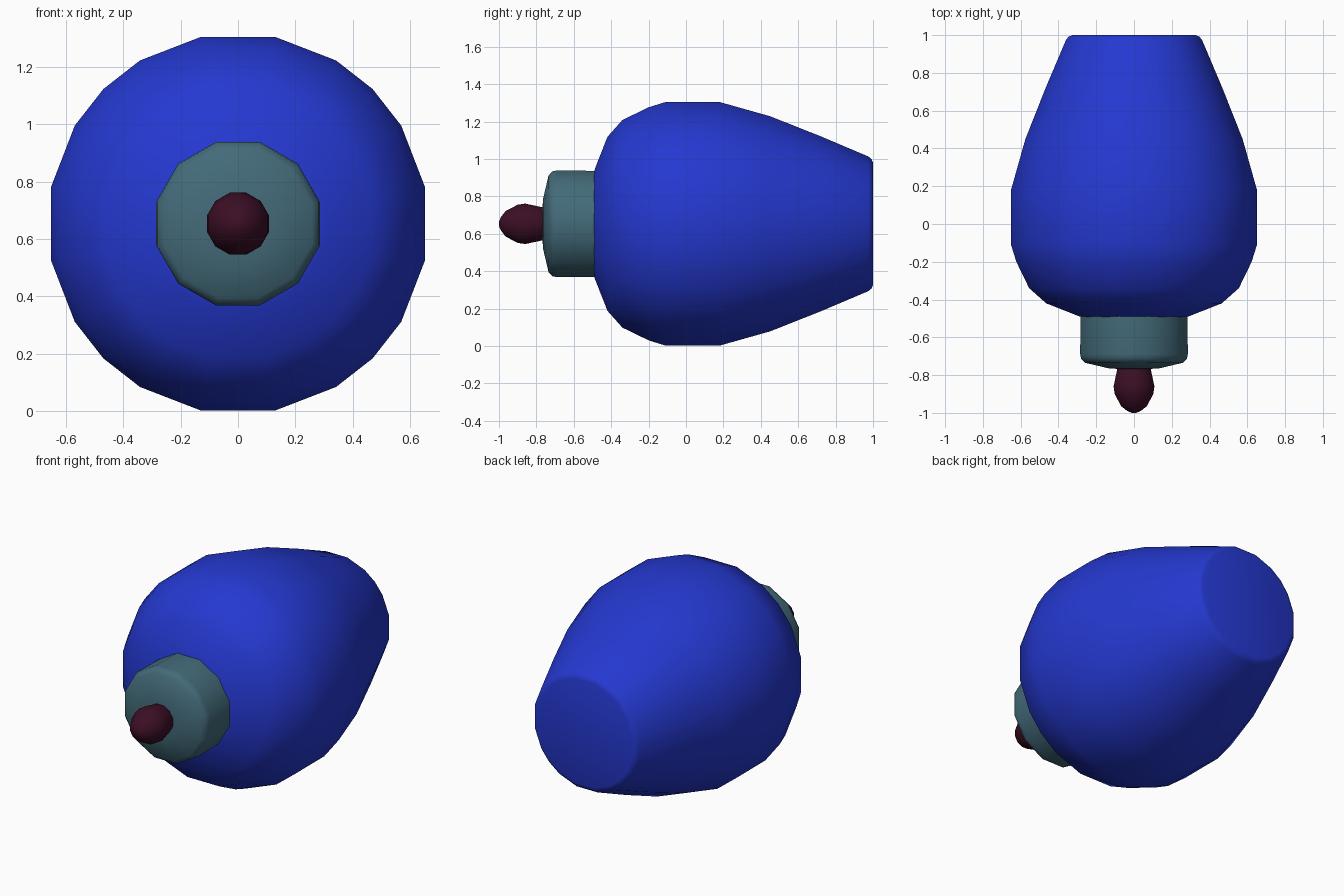
import bpy, bmesh, math

if "Cube" in bpy.data.objects:
    bpy.data.objects.remove(bpy.data.objects["Cube"], do_unlink=True)

AXIS_Z = 0.653  # height of the horizontal axis


def material(name, rgb):
    m = bpy.data.materials.new(name)
    m.use_nodes = True
    color = (*rgb, 1.0)
    m.diffuse_color = color
    bsdf = m.node_tree.nodes["Principled BSDF"]
    bsdf.inputs["Base Color"].default_value = color
    bsdf.inputs["Roughness"].default_value = 0.6
    return m


def lathe(name, profile, angles, mat, smooth_angle):
    """Spin a (y, flat radius) profile around the y axis and cap both ends."""
    # radii are measured to the flat sides, so push the corners out
    scale = 1 / max(math.cos(math.radians(a)) for a in angles)
    bm = bmesh.new()
    rings = [[bm.verts.new((r * scale * math.cos(math.radians(a)), y,
                            AXIS_Z + r * scale * math.sin(math.radians(a))))
              for a in angles] for y, r in profile]
    n = len(angles)
    for a, b in zip(rings, rings[1:]):
        for i in range(n):
            j = (i + 1) % n
            bm.faces.new((a[i], a[j], b[j], b[i]))
    bm.faces.new(rings[0])
    bm.faces.new(rings[-1])
    bmesh.ops.recalc_face_normals(bm, faces=bm.faces)
    mesh = bpy.data.meshes.new(name)
    bm.to_mesh(mesh)
    bm.free()
    mesh.materials.append(mat)
    obj = bpy.data.objects.new(name, mesh)
    bpy.context.collection.objects.link(obj)
    bpy.ops.object.select_all(action='DESELECT')
    obj.select_set(True)
    bpy.context.view_layer.objects.active = obj
    bpy.ops.object.shade_smooth_by_angle(angle=math.radians(smooth_angle))
    return obj


blue = material("blue", (0.018, 0.04, 0.63))
teal = material("grey teal", (0.056, 0.145, 0.19))
maroon = material("dark maroon", (0.045, 0.0045, 0.019))

# Slightly uneven twenty-sided section for the body, regular twelve for the rest
body_angles = [q * 90 + a for q in range(4) for a in (11.3, 31, 45, 59, 78.7)]
twelve = [15 + 30 * i for i in range(12)]

# Bulbous body tapering to a flat back
lathe("body", [(-0.495, 0.27), (-0.485, 0.30), (-0.42, 0.465), (-0.34, 0.555),
               (-0.20, 0.623), (-0.11, 0.651), (0.18, 0.651), (0.45, 0.575),
               (0.72, 0.468), (0.975, 0.36), (0.993, 0.345), (1.0, 0.325)],
      body_angles, blue, 40)

# Collar with a rounded rim and a shallow domed front
lathe("collar", [(-0.45, 0.283), (-0.69, 0.285), (-0.715, 0.28), (-0.735, 0.258),
                 (-0.765, 0.13), (-0.768, 0.06)],
      twelve, teal, 40)

# Faceted egg-shaped tip
lathe("tip", [(-0.70, 0.06), (-0.765, 0.088), (-0.86, 0.108), (-0.90, 0.102),
              (-0.965, 0.068), (-0.99, 0.035), (-1.0, 0.012)],
      twelve, maroon, 30)
